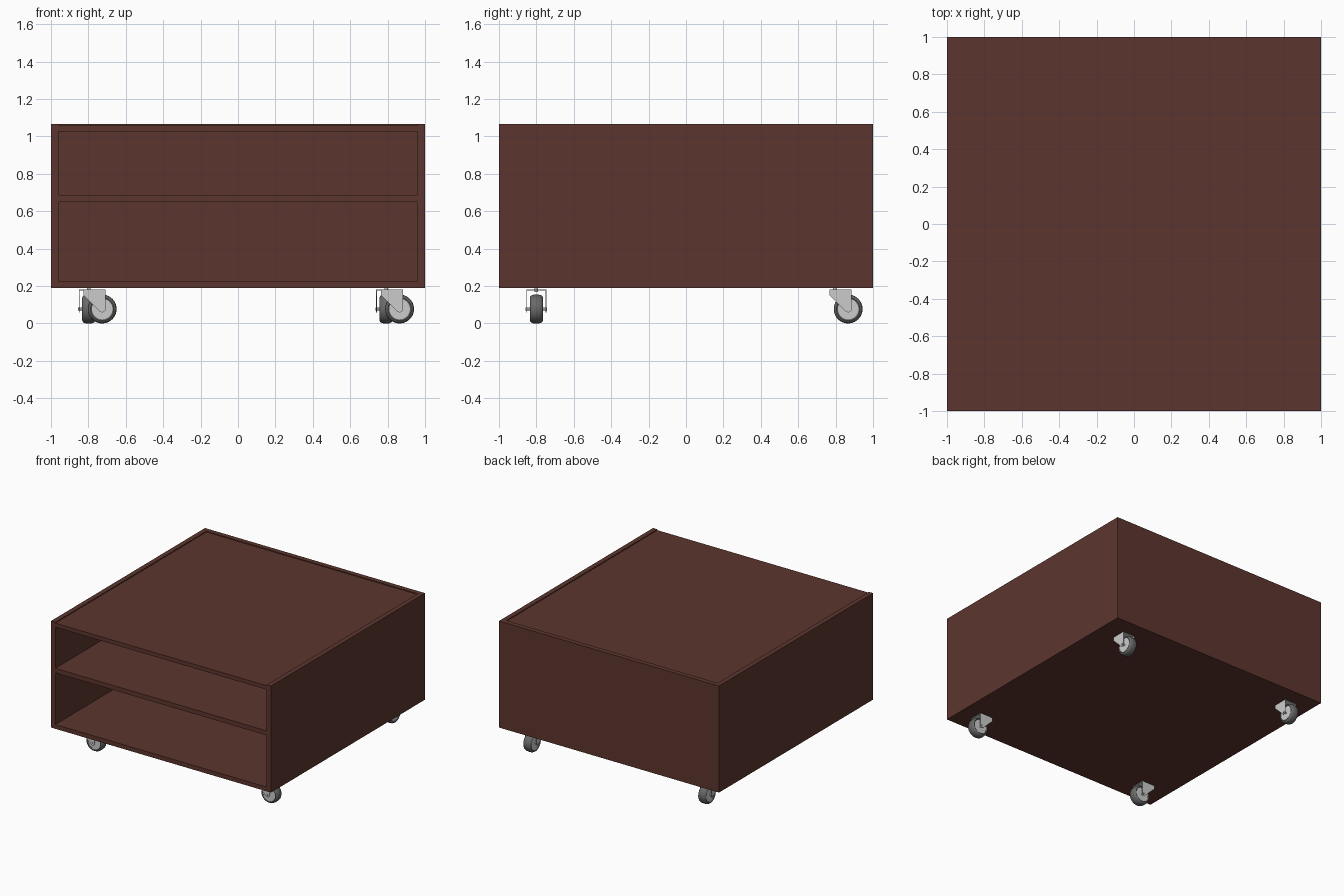
import bpy, bmesh, math
from mathutils import Matrix, Vector

old = bpy.data.objects.get("Cube")
if old:
    bpy.data.objects.remove(old, do_unlink=True)


def material(name, rgb, rough=0.6):
    m = bpy.data.materials.new(name)
    m.use_nodes = True
    m.diffuse_color = (*rgb, 1)
    node = next(n for n in m.node_tree.nodes if n.type == 'BSDF_PRINCIPLED')
    node.inputs["Base Color"].default_value = (*rgb, 1)
    node.inputs["Roughness"].default_value = rough
    return m


brown = material("brown wood", (0.108, 0.036, 0.027))
metal = material("light metal", (0.6, 0.6, 0.6))
rubber = material("grey rubber", (0.14, 0.14, 0.14))


def place(name, mesh, matrix=Matrix()):
    ob = bpy.data.objects.new(name, mesh)
    bpy.context.collection.objects.link(ob)
    ob.matrix_world = matrix
    return ob


def finish(bm, name, mat, smooth=False):
    bmesh.ops.recalc_face_normals(bm, faces=bm.faces)
    if smooth:
        for f in bm.faces:
            f.smooth = True
        for e in bm.edges:
            e.smooth = len(e.link_faces) == 2 and e.calc_face_angle() < math.radians(40)
    mesh = bpy.data.meshes.new(name)
    bm.to_mesh(mesh)
    bm.free()
    mesh.materials.append(mat)
    return mesh


def add_box(bm, lo, hi):
    lo, hi = Vector(lo), Vector(hi)
    mat = Matrix.Translation((lo + hi) / 2) @ Matrix.Diagonal((*(hi - lo), 1))
    bmesh.ops.create_cube(bm, size=1, matrix=mat)


def board(name, lo, hi):
    bm = bmesh.new()
    add_box(bm, lo, hi)
    place(name, finish(bm, name, brown))


def lathe(name, profile, mat, centre):
    """Revolve (y, radius) points about an axle along y."""
    bm = bmesh.new()
    verts = [bm.verts.new((r, y, 0)) for y, r in profile]
    edges = [bm.edges.new(pair) for pair in zip(verts, verts[1:])]
    bmesh.ops.spin(bm, geom=verts + edges, cent=(0, 0, 0), axis=(0, 1, 0),
                   angle=2 * math.pi, steps=40)
    bmesh.ops.remove_doubles(bm, verts=bm.verts, dist=1e-5)
    bmesh.ops.translate(bm, verts=bm.verts, vec=centre)
    return finish(bm, name, mat, smooth=True)


# Cabinet carcass: sides and back stand slightly proud of the top board
T, BASE, TOP = 0.04, 0.19, 1.065
board("left_side", (1 - T, -1, BASE), (1, 1, TOP))
board("right_side", (-1, -1, BASE), (T - 1, 1, TOP))
board("back_panel", (T - 1, 1 - T, BASE), (1 - T, 1, TOP))
for name, z0, z1 in (("bottom_board", BASE, 0.225), ("shelf", 0.65, 0.687),
                     ("top_board", 1.025, 1.058)):
    board(name, (T - 1, -1, z0), (1 - T, 1 - T, z1))

# Caster meshes, with the swivel pivot at the origin and the wheel trailing to +x
R, TRAIL, HALF, PLATE = 0.077, 0.072, 0.053, 0.18
hub = Vector((TRAIL, 0, R))

side = [(0.0, 0.055), (0.031, 0.055), (0.035, 0.062), (0.031, 0.070), (0.02, 0.076), (0.0, R)]
tyre_profile = side[1:] + [(-y, r) for y, r in reversed(side[1:-1])]
tyre = lathe("tyre", tyre_profile + tyre_profile[:1], rubber, hub)
disc = lathe("wheel_disc", [(-0.03, 0), (-0.03, 0.059), (0.03, 0.059), (0.03, 0)], metal, hub)
axle = lathe("axle", [(-0.058, 0), (-0.058, 0.007), (0.058, 0.007), (0.058, 0)], metal, hub)

# Fork: two cheek plates with a rounded tip around the axle, joined by a top plate
bm = bmesh.new()
tip = [(TRAIL + 0.018 * math.cos(a), R + 0.018 * math.sin(a))
       for a in (math.radians(-135 / 8 * i) for i in range(9))]
cheek = [(TRAIL - 0.1, PLATE), (TRAIL + 0.018, PLATE)] + tip + [(TRAIL - 0.1, 0.15)]
for y in (-HALF, HALF - 0.004):
    face = bm.faces.new([bm.verts.new((x, y, z)) for x, z in cheek])
    out = bmesh.ops.extrude_face_region(bm, geom=[face])
    bmesh.ops.translate(bm, vec=(0, 0.004, 0),
                        verts=[v for v in out["geom"] if isinstance(v, bmesh.types.BMVert)])
add_box(bm, (TRAIL - 0.1, -HALF, PLATE - 0.004), (TRAIL + 0.018, HALF, PLATE))
fork = finish(bm, "fork", metal)

# Swivel pin
bm = bmesh.new()
bmesh.ops.create_cone(bm, cap_ends=True, segments=20, radius1=0.009, radius2=0.009,
                      depth=0.025, matrix=Matrix.Translation((0, 0, PLATE)))
pin = finish(bm, "swivel_pin", metal, smooth=True)

# Four casters: the front pair trails sideways, the rear pair trails backwards
for y, row, turn in ((-0.8, "front", 0), (0.795, "rear", 90)):
    for x, hand in ((0.792, "left"), (-0.798, "right")):
        pose = Matrix.Translation((x, y, 0)) @ Matrix.Rotation(math.radians(turn), 4, 'Z')
        for mesh in (tyre, disc, axle, fork, pin):
            place(f"{row}_{hand}_{mesh.name}", mesh, pose)
